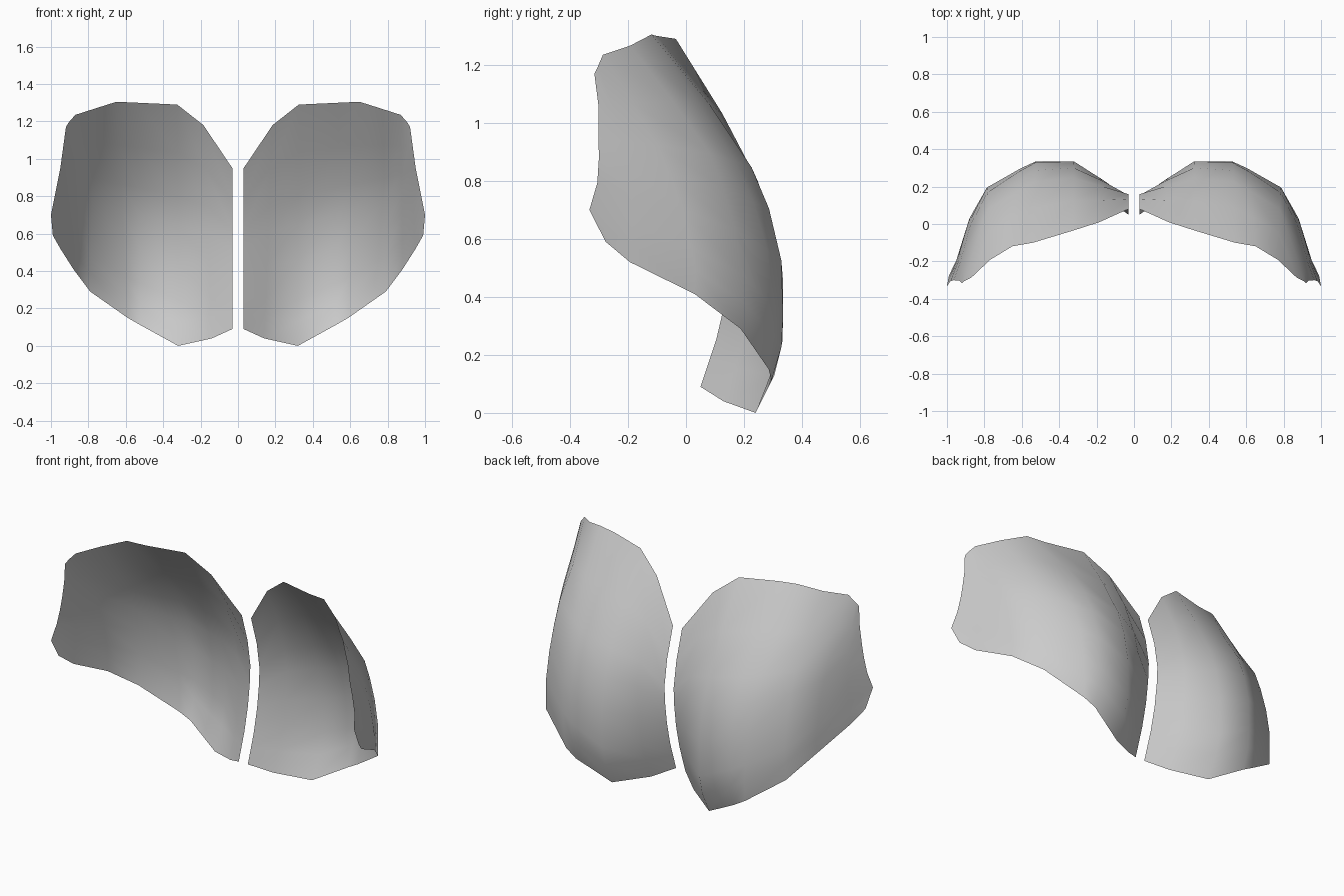
import bpy, bmesh

if "Cube" in bpy.data.objects:
    bpy.data.objects.remove(bpy.data.objects["Cube"])


def interp(table, v):
    """Piecewise linear lookup in (position, value) pairs."""
    if v <= table[0][0]:
        return table[0][1]
    for (a, fa), (b, fb) in zip(table, table[1:]):
        if v <= b:
            return fa + (fb - fa) * (v - a) / (b - a)
    return table[-1][1]


# Outline as seen from the front: lower edge, upper edge, outer edge
bottom = [(.03, .09), (.14, .04), (.32, 0), (.52, .11), (.59, .15), (.79, .29), (.88, .41), (.95, .52), (.99, .59)]
top = [(.03, .95), (.185, 1.18), (.325, 1.29), (.54, 1.3), (.65, 1.305), (.77, 1.267), (.87, 1.235), (.905, 1.195), (.92, 1.17)]
outer = [(.59, .99), (.70, 1.0), (.95, .95), (1.17, .92)]          # z, x
steps = [0, .1, .19, .35, .5, .62, .8, 1]

# Depth profiles: across the plate, up the plate, and along the inner edge
across = [(.32, .335), (.53, .335), (.775, .215), (.88, .03), (.95, -.19), (.99, -.262), (1.0, -.3)]
rise = [(0, -.095), (.15, -.02), (.26, 0), (.5, 0), (.71, -.05), (.9, -.13), (1.1, -.25), (1.3, -.375)]
inner = [(.09, .05), (.27, .11), (.45, .15), (.62, .16), (.8, .13), (.95, .08), (1.3, -.07)]
fade = [(.87, 1), (.93, .7)]
flatten = [(.32, 0), (.54, .055), (.65, .02), (.77, .06), (.87, 0)]  # straightens the upper rim


def depth(x, z):
    main = interp(across, x) + interp(rise, z) * interp(fade, x)
    main -= interp(flatten, x) * max(0, (z - .9) / .4)
    t = min(1, max(0, (x - .03) / .29))
    return interp(inner, z) * (1 - t) + main * t


# Curved plate as a single sheet
bm = bmesh.new()
cols = []
for k, ((xb, zb), (xt, zt)) in enumerate(zip(bottom, top)):
    col = []
    for t in steps:
        x, z = xb + (xt - xb) * t, zb + (zt - zb) * t
        if k == len(top) - 1:
            x = interp(outer, z)
        col.append(bm.verts.new((x, depth(x, z), z)))
    cols.append(col)
for a, b in zip(cols, cols[1:]):
    for j in range(len(steps) - 1):
        bm.faces.new((a[j], a[j + 1], b[j + 1], b[j]))
mesh = bpy.data.meshes.new("curved_plates")
bm.to_mesh(mesh)
bm.free()
for p in mesh.polygons:
    p.use_smooth = True
plates = bpy.data.objects.new("curved_plates", mesh)
bpy.context.collection.objects.link(plates)

# Matching plate on the other side
mirror = plates.modifiers.new("mirror", 'MIRROR')
mirror.use_mirror_merge = False
